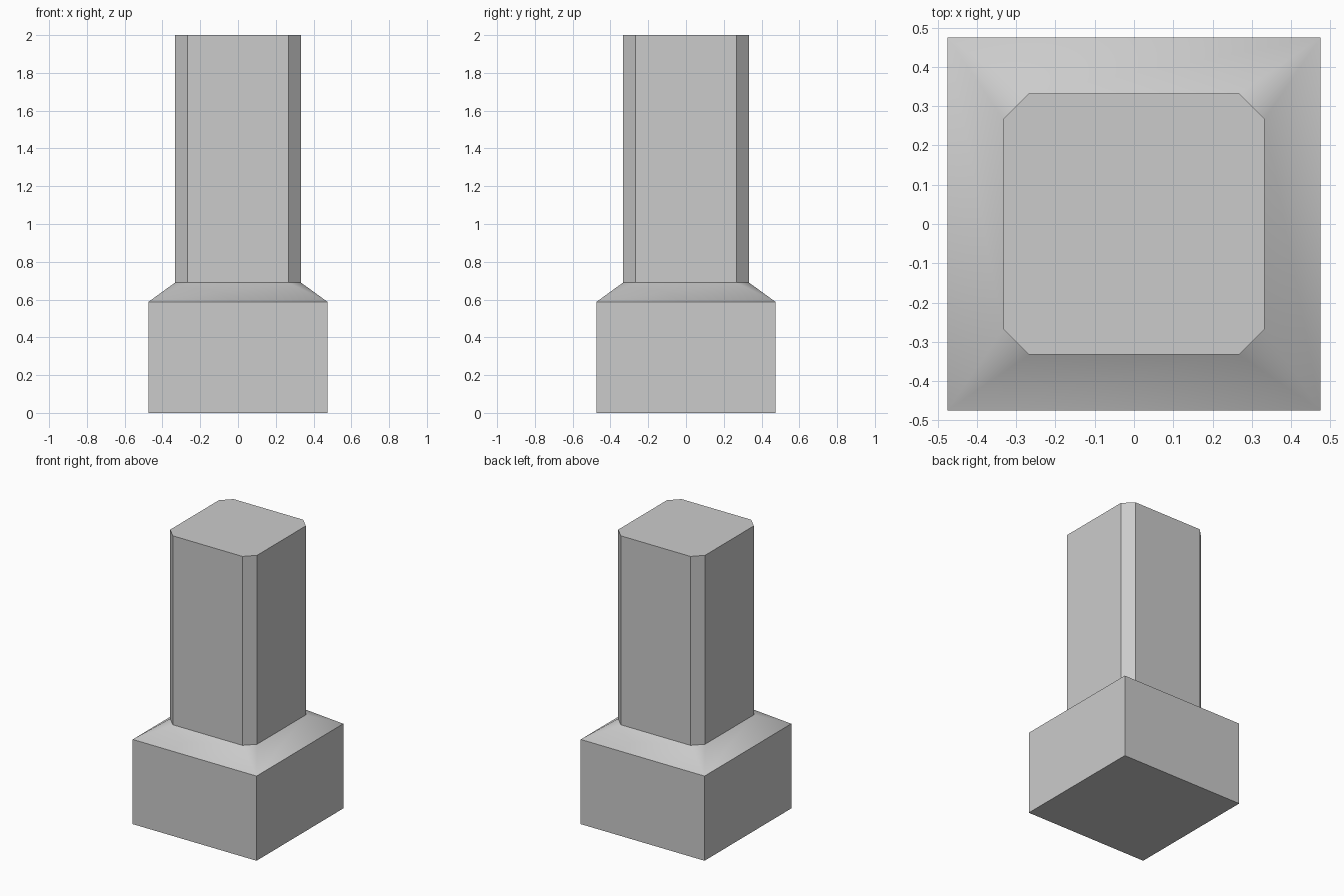
import bpy, bmesh, math

if "Cube" in bpy.data.objects:
    bpy.data.objects.remove(bpy.data.objects["Cube"])

BASE, BASE_TOP = 0.475, 0.587      # half width and height of the square plinth
SHAFT, FLAT = 0.333, 0.267         # half width of the shaft, half width of its flat sides
SHOULDER, TOP = 0.69, 2.0

bm = bmesh.new()


def square_ring(z):
    return [bm.verts.new((x * BASE, y * BASE, z))
            for x, y in ((1, 1), (-1, 1), (-1, -1), (1, -1))]


def chamfered_ring(z):
    # Two points per corner, counter-clockwise, starting at +x +y
    pts = []
    a, b = (SHAFT, FLAT), (FLAT, SHAFT)
    for _ in range(4):
        pts += [a, b]
        a, b = (-a[1], a[0]), (-b[1], b[0])
    return [bm.verts.new((x, y, z)) for x, y in pts]


def bridge(low, high):
    n = len(low)
    for i in range(n):
        j = (i + 1) % n
        bm.faces.new((low[i], low[j], high[j], high[i]))


floor, ledge = square_ring(0), square_ring(BASE_TOP)
neck, crown = chamfered_ring(SHOULDER), chamfered_ring(TOP)

# Plinth and shaft walls, with end caps
bridge(floor, ledge)
bridge(neck, crown)
bm.faces.new(floor[::-1])
bm.faces.new(crown)

# Sloped shoulder: a trapezoid per side and a triangle per corner
for i in range(4):
    j = (i + 1) % 4
    bm.faces.new((ledge[i], ledge[j], neck[2 * j], neck[2 * i + 1]))
    bm.faces.new((ledge[i], neck[2 * i + 1], neck[2 * i]))

bmesh.ops.recalc_face_normals(bm, faces=bm.faces)
mesh = bpy.data.meshes.new("post")
bm.to_mesh(mesh)
bm.free()

post = bpy.data.objects.new("post", mesh)
bpy.context.collection.objects.link(post)
bpy.context.view_layer.objects.active = post
post.select_set(True)
bpy.ops.object.shade_smooth_by_angle(angle=math.radians(30))
